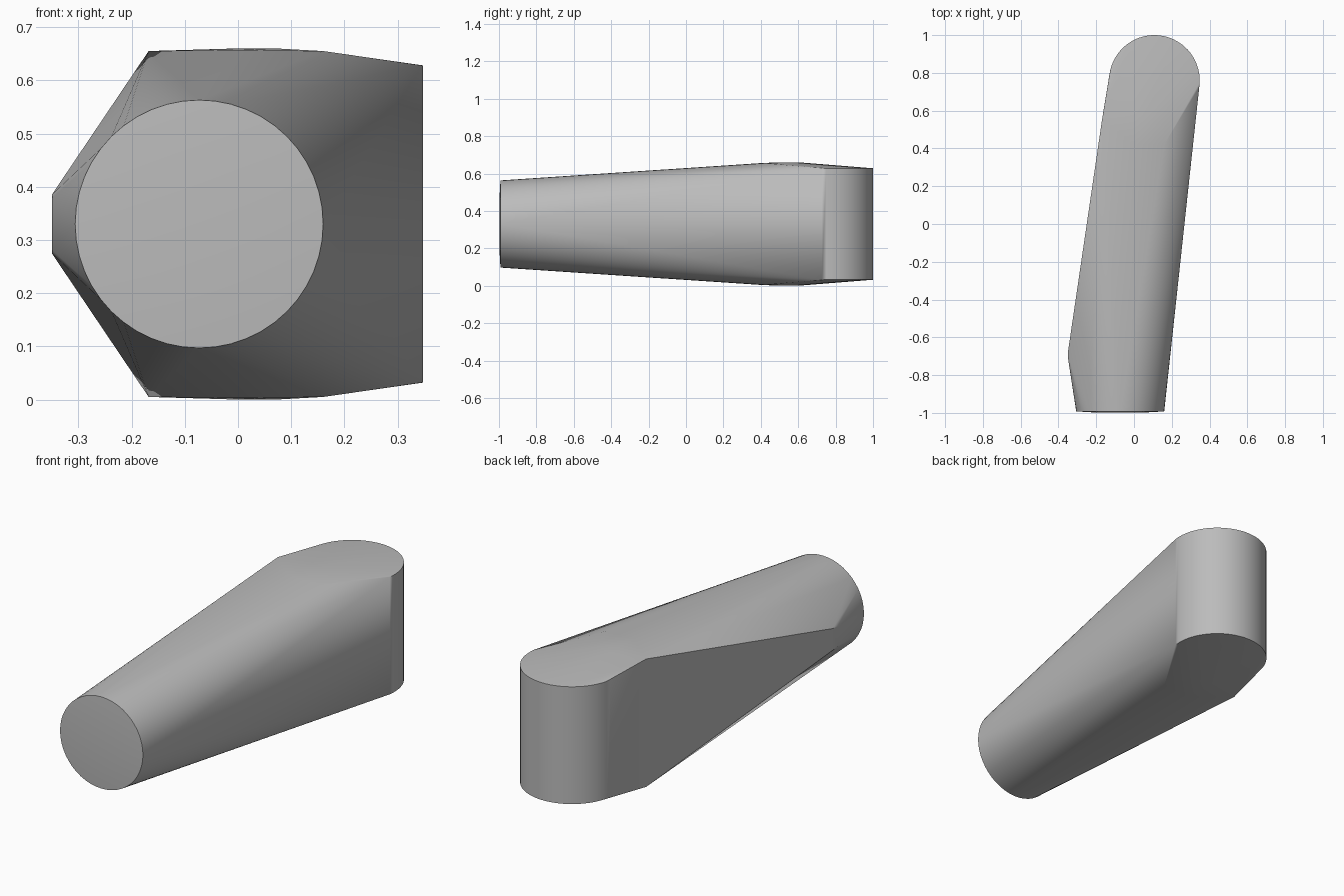
import bpy, bmesh
from math import cos, sin, pi, radians

cube = bpy.data.objects.get("Cube")
if cube:
    bpy.data.objects.remove(cube, do_unlink=True)

MID = 0.33  # height of the horizontal symmetry plane

grey = bpy.data.materials.new("plain grey")
grey.use_nodes = True
colour = (0.5, 0.5, 0.5, 1)
grey.diffuse_color = colour
grey.node_tree.nodes["Principled BSDF"].inputs["Base Color"].default_value = colour

points = []


def mirrored(x, y, half):
    points.extend([(x, y, MID + half), (x, y, MID - half)])


# Round, faintly domed front end
for radius, y in ((0.233, -0.992), (0.13, -0.998)):
    for i in range(48):
        a = 2 * pi * i / 48
        points.append((-0.073 + radius * cos(a), y, MID + radius * sin(a)))

# Upright rounded back end
for i in range(33):
    a = radians(-8) + radians(180) * i / 32
    mirrored(0.108 + 0.24 * cos(a), 0.76 + 0.24 * sin(a), 0.298)

# Side bulge and the crown of the top and bottom
mirrored(-0.35, -0.68, 0.055)
mirrored(-0.348, -0.72, 0.05)
for x, y, half in ((-0.168, 0.56, 0.325), (0.0, 0.42, 0.327), (0.0, 0.6, 0.33),
                   (0.07, 0.57, 0.33), (0.16, 0.42, 0.325)):
    mirrored(x, y, half)

# Wrap the sections in one convex body
bm = bmesh.new()
for p in points:
    bm.verts.new(p)
hull = bmesh.ops.convex_hull(bm, input=bm.verts)
spare = {v for v in hull["geom_interior"] + hull["geom_unused"]
         if isinstance(v, bmesh.types.BMVert)}
bmesh.ops.delete(bm, geom=list(spare), context="VERTS")
bmesh.ops.dissolve_limit(bm, angle_limit=radians(0.3), verts=bm.verts, edges=bm.edges)
bmesh.ops.recalc_face_normals(bm, faces=bm.faces)

mesh = bpy.data.meshes.new("tapered_body")
bm.to_mesh(mesh)
bm.free()
mesh.materials.append(grey)
body = bpy.data.objects.new("tapered_body", mesh)
bpy.context.collection.objects.link(body)
bpy.context.view_layer.objects.active = body
body.select_set(True)
bpy.ops.object.shade_smooth_by_angle(angle=radians(30))
